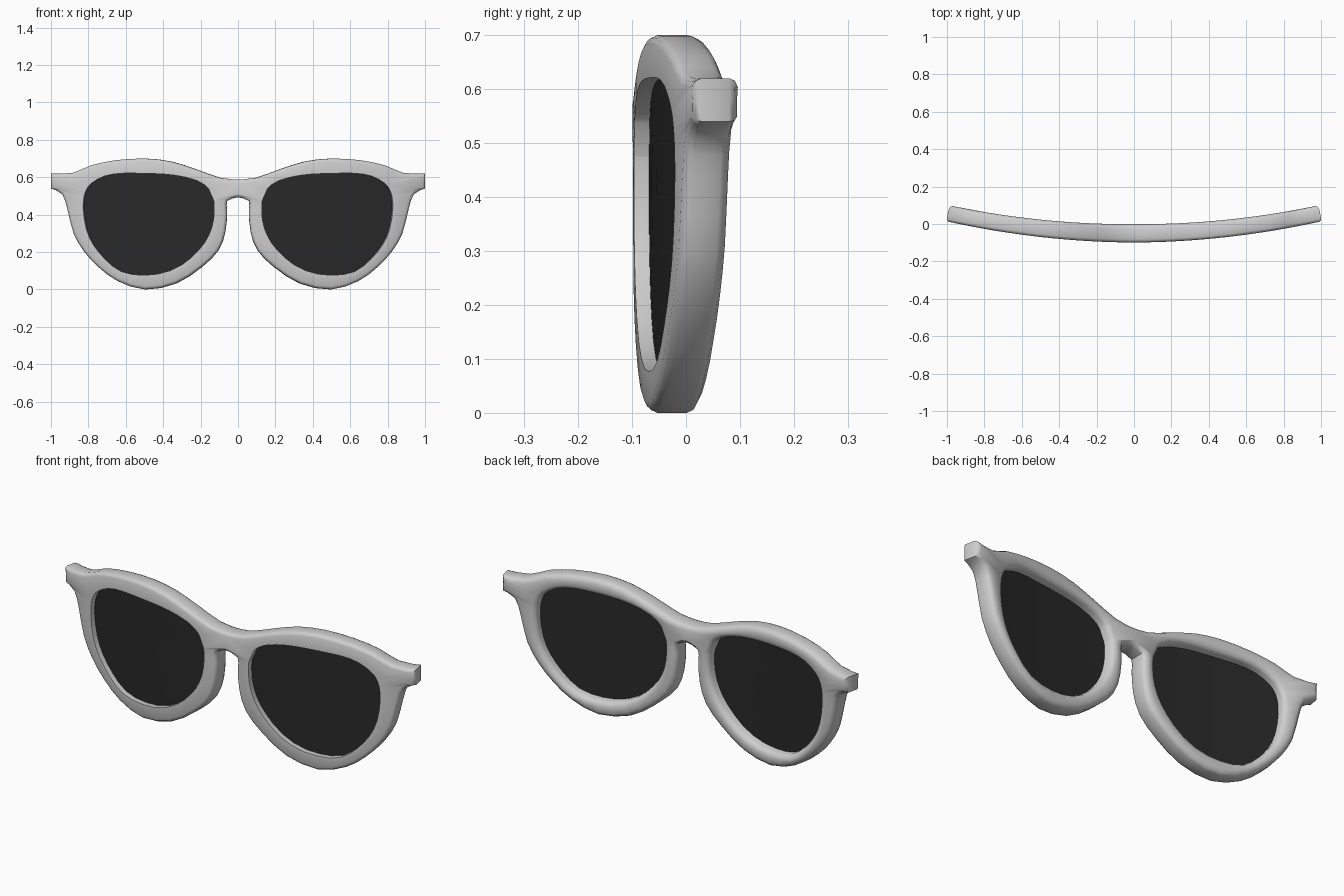
import bpy, bmesh, math
from mathutils import Vector

if "Cube" in bpy.data.objects:
    bpy.data.objects.remove(bpy.data.objects["Cube"])

# Half outline (x, z): bridge top, brow, hinge tip, rim bottom, nose side, bridge bottom
OUTER = [(0, .588), (.094, .597), (.222, .642), (.356, .684), (.495, .70), (.65, .691),
         (.783, .663), (.88, .623), (.995, .62), (.995, .54), (.935, .51), (.907, .43),
         (.874, .30), (.816, .2), (.74, .118), (.64, .045), (.495, 0), (.33, .032),
         (.195, .118), (.104, .209), (.067, .31), (.058, .417), (.058, .474), (0, .492)]
OUTER_CORNERS = {0, 8, 9, 23}
INNER = [(.126, .412), (.136, .503), (.195, .572), (.329, .61), (.516, .621), (.676, .615),
         (.778, .567), (.816, .497), (.816, .385), (.783, .267), (.703, .16), (.6, .088),
         (.436, .08), (.302, .128), (.195, .225), (.142, .32)]
CENTRE = Vector((.48, .43))


def smooth(pts, steps, closed, corners=()):
    """Hermite curve through the points, straight at corners."""
    p = [Vector(q) for q in pts]
    n = len(p)

    def tangent(i):
        return Vector((0, 0)) if i in corners else (p[(i + 1) % n] - p[i - 1]) / 2
    out = []
    for i in range(n if closed else n - 1):
        j = (i + 1) % n
        for s in range(steps):
            t = s / steps
            out.append(p[i] * (2*t**3 - 3*t*t + 1) + tangent(i) * (t**3 - 2*t*t + t)
                       + p[j] * (3*t*t - 2*t**3) + tangent(j) * (t**3 - t*t))
    return out if closed else out + [p[-1]]


def ray_hit(poly, d):
    """Point where a ray from the lens centre meets the polygon."""
    for i, a in enumerate(poly):
        a = a - CENTRE
        e = poly[(i + 1) % len(poly)] - CENTRE - a
        den = d.x * e.y - d.y * e.x
        if abs(den) < 1e-9:
            continue
        r = (a.x * e.y - a.y * e.x) / den
        s = (a.x * d.y - a.y * d.x) / den
        if r > 0 and -1e-6 <= s <= 1 + 1e-6:
            return CENTRE + d * r


def bend(p, d):
    """Wrap a flat point at relative depth d (-1 front, 1 back) around the face curve."""
    slope = .216 * p.x
    k = d * (.049 - .006 * p.x) / math.sqrt(1 + slope**2)
    return Vector((p.x - slope * k, -.05 + .108 * p.x**2 + k, p.y))


def material(name, value):
    m = bpy.data.materials.new(name)
    m.diffuse_color = (value, value, value, 1)
    m.use_nodes = True
    m.node_tree.nodes["Principled BSDF"].inputs["Base Color"].default_value = m.diffuse_color
    return m


def finish(bm, name, mat):
    bmesh.ops.recalc_face_normals(bm, faces=bm.faces)
    me = bpy.data.meshes.new(name)
    bm.to_mesh(me)
    bm.free()
    me.materials.append(mat)
    ob = bpy.data.objects.new(name, me)
    bpy.context.collection.objects.link(ob)
    bpy.ops.object.select_all(action='DESELECT')
    ob.select_set(True)
    bpy.context.view_layer.objects.active = ob
    bpy.ops.object.shade_smooth_by_angle(angle=math.radians(42))
    mod = ob.modifiers.new("mirror", 'MIRROR')
    mod.use_clip = True
    mod.merge_threshold = .001


outer = smooth(OUTER, 2, False, OUTER_CORNERS)
hole = smooth(INNER, 4, True)
inner = [ray_hit(hole, (q - CENTRE).normalized()) for q in outer]
n = len(outer)

# Frame: rounded cross-section swept round the lens opening
# (from outer edge?, inset distance, depth)
SECTION = [(0, 0, -1), (1, .016, -1), (1, .005, -.88), (1, 0, -.65), (1, 0, .55),
           (1, .006, .82), (1, .022, 1), (0, .024, 1), (0, .007, .82), (0, 0, .5)]
bm = bmesh.new()
rows = []
for i, (o, q) in enumerate(zip(outer, inner)):
    if i == 0:
        inward = Vector((0, -1))
    elif i == n - 1:
        inward = Vector((0, 1))
    else:
        t = (outer[i + 1] - outer[i - 1]).normalized()
        inward = Vector((t.y, -t.x))
    radial = (q - CENTRE).normalized()
    rows.append([bm.verts.new(bend(o + inward * w if at_outer else q + radial * w, d))
                 for at_outer, w, d in SECTION])
m = len(SECTION)
for i in range(n):
    a, b = rows[i], rows[(i + 1) % n]
    for k in range(m):
        if i == n - 1 and 1 <= k <= 5:      # open at the mirror plane
            continue
        l = (k + 1) % m
        bm.faces.new((a[k], a[l], b[l], b[k]))
finish(bm, "frame", material("light grey", .62))

# Lenses: thin curved panes seated in the opening
bm = bmesh.new()
sides = []
for d in (-.42, -.1):
    rings = [[bm.verts.new(bend(CENTRE + (q - CENTRE) * f, d)) for q in inner]
             for f in (1.01, .67, .33)]
    mid = bm.verts.new(bend(CENTRE, d))
    for i in range(n):
        j = (i + 1) % n
        for r, s in zip(rings, rings[1:]):
            bm.faces.new((r[i], r[j], s[j], s[i]))
        bm.faces.new((rings[-1][i], rings[-1][j], mid))
    sides.append(rings[0])
for i in range(n):
    j = (i + 1) % n
    bm.faces.new((sides[0][i], sides[0][j], sides[1][j], sides[1][i]))
finish(bm, "lenses", material("dark lens", .022))
